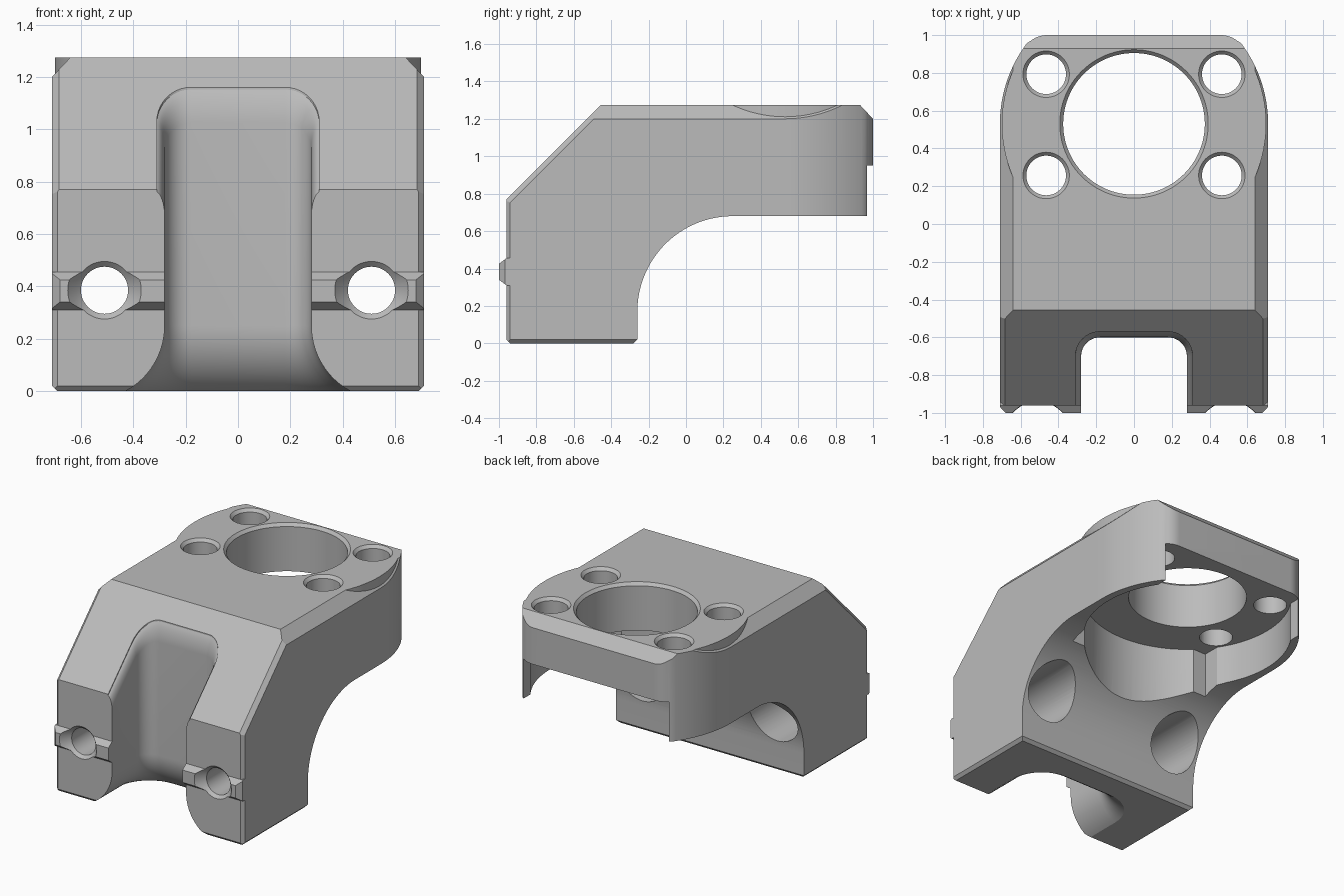
import bpy
import bmesh
from math import sin, cos, pi, sqrt, radians, acos

if "Cube" in bpy.data.objects:
    bpy.data.objects.remove(bpy.data.objects["Cube"], do_unlink=True)

W, TOP, CY = 0.71, 1.275, 0.53   # half width, height, bore centre

grey = bpy.data.materials.new("plain grey")
grey.use_nodes = True
grey.diffuse_color = (0.5, 0.5, 0.5, 1)
grey.node_tree.nodes["Principled BSDF"].inputs["Base Color"].default_value = (0.5, 0.5, 0.5, 1)


def loft(name, rings):
    """Solid through matching closed rings of 3D points."""
    bm = bmesh.new()
    rows = [[bm.verts.new(p) for p in r] for r in rings]
    n = len(rows[0])
    for a, b in zip(rows, rows[1:]):
        for i in range(n):
            j = (i + 1) % n
            bm.faces.new((a[i], a[j], b[j], b[i]))
    bm.faces.new(rows[0][::-1])
    bm.faces.new(rows[-1])
    bmesh.ops.recalc_face_normals(bm, faces=bm.faces)
    me = bpy.data.meshes.new(name)
    bm.to_mesh(me)
    bm.free()
    ob = bpy.data.objects.new(name, me)
    bpy.context.collection.objects.link(ob)
    me.materials.append(grey)
    return ob


def prism(name, pts, axis, lo, hi, shear=0.0):
    place = {"x": lambda p, t: (t, p[0], p[1]),
             "y": lambda p, t: (p[0], t, p[1] + shear * t),
             "z": lambda p, t: (p[0], p[1], t)}[axis]
    return loft(name, [[place(p, t) for p in pts] for t in (lo, hi)])


def arc(cx, cy, r, a0, a1, n):
    return [(cx + r * cos(radians(a0 + (a1 - a0) * i / n)),
             cy + r * sin(radians(a0 + (a1 - a0) * i / n))) for i in range(n + 1)]


def lathe(name, cx, cy, axis, steps, n=64):
    """Turned cutter; steps are (position along axis, radius)."""
    rings = []
    for t, r in steps:
        ring = arc(cx, cy, r, 0, 360, n)[:-1]
        rings.append([(u, v, t) if axis == "z" else (u, t, v) for u, v in ring])
    return loft(name, rings)


def boolean(ob, tool, op="DIFFERENCE"):
    m = ob.modifiers.new("cut", "BOOLEAN")
    m.operation, m.solver, m.object = op, "EXACT", tool
    bpy.context.view_layer.update()
    me = bpy.data.meshes.new_from_object(ob.evaluated_get(bpy.context.evaluated_depsgraph_get()))
    ob.modifiers.clear()
    ob.data = me
    bpy.data.objects.remove(tool, do_unlink=True)


# Body: side profile with the concave underside
side = [(-0.94, 0), (-0.96, 0.02), (-0.96, 0.77), (-0.455, TOP), (0.93, TOP), (1, 1.2), (1, 0.68)]
side += arc(0.25, 0.17, 0.51, 90, 180, 40) + [(-0.26, 0.02), (-0.28, 0)]
body = prism("bracket_body", side, "x", -W - 0.1, W + 0.1)

# Plan outline: straight sides, round head, trimmed back corners
half = [(0.69, -0.97), (0.69, -0.96), (W, -0.94)] + arc(0, CY, W, 0, 37, 20)
half += arc(0.46, 0.86, 0.14, 52, 90, 8) + [(0.4, 1.0)]
half[-1] = (0.4, 1.001)
plan = half + [(-x, y) for x, y in reversed(half)]
boolean(body, prism("plan_cutter", plan, "z", -0.1, 1.4), "INTERSECT")

# Edge chamfers on both sides
for s in (-1, 1):
    top = prism("top_chamfer", [(s * 0.635, TOP + 0.005), (s * 0.72, TOP + 0.005), (s * 0.72, 1.19)],
                "y", -1.1, 0.9)
    boolean(top, lathe("head_keep", 0, CY, "z", [(1, 0.7), (1.4, 0.7)], 96))
    boolean(body, top)
    slope = [(s * 0.68, 1.735), (s * 0.73, 1.735), (s * 0.73, 1.665)]
    boolean(body, prism("slope_chamfer", slope, "y", -1.1, -0.4, 1.0))
    low = [(s * 0.68, -0.01), (s * 0.73, -0.01), (s * 0.73, 0.04)]
    boolean(body, prism("bottom_chamfer", low, "y", -1.1, 0))

# Locating ribs across the front
for s in (-1, 1):
    rib = loft("rib", [[(s * x, y, z) for y, z in
                        ((-0.9, 0.31), (-0.96, 0.31), (-0.96 - d, 0.31 + d * 0.75),
                         (-0.96 - d, 0.455 - d * 0.75), (-0.96, 0.455), (-0.9, 0.455))]
                       for x, d in ((0.2, 0.04), (0.68, 0.04), (W, 0.008))])
    boolean(body, rib, "UNION")


# Front channel: rounded slot that flares at the foot and at the slope
def slot(o, z, tilt=0.0):
    w, back, r = 0.28 + o, -0.6 + o, 0.1 + o
    pts = [(w, -1.2)] + arc(w - r, back - r, r, 0, 90, 10)
    pts += arc(r - w, back - r, r, 90, 180, 10) + [(-w, -1.2)]
    return [(x, y, z + tilt * y) for x, y in pts]


R = 0.285
foot = [slot(R - sqrt(R * R - h * h), 0.25 - h) for h in [0.255 * i / 14 for i in range(15)]]
boolean(body, loft("channel_cutter", [slot(0, 1.5)] + foot))
lip = [slot(0.04 * (1 - cos(t)), 1.725 - 0.1 + 0.1 * sin(t), 1.0)
       for t in [acos(0.25) * i / 8 for i in range(9)]]
boolean(body, loft("channel_lip_cutter", lip + [slot(0.035, 1.9, 1.0)]))

# Underside pocket: round recess plus a straight opening to the back
boolean(body, lathe("pocket_round", 0, CY, "z", [(0.2, 0.66), (0.95, 0.66)], 96))
boolean(body, prism("pocket_back", [(-0.55, 0.05), (0.55, 0.05), (0.55, 1.2), (-0.55, 1.2)],
                    "z", 0.2, 0.95))

# Main bore and four mounting holes with chamfered rims
boolean(body, lathe("bore", 0, CY, "z", [(0.8, 0.375), (1.255, 0.375), (TOP, 0.393), (1.3, 0.42)], 96))
for sx in (-1, 1):
    for y in (0.257, 0.793):
        boolean(body, lathe("mount_hole", sx * 0.465, y, "z",
                            [(0.8, 0.105), (1.255, 0.105), (TOP, 0.123), (1.3, 0.148)], 48))
    # Front bolt holes, wide at the rear
    boolean(body, lathe("bolt_hole", sx * 0.51, 0.385, "y",
                        [(-1.01, 0.148), (-0.96, 0.11), (-0.94, 0.09), (-0.6, 0.09),
                         (-0.599, 0.18), (0.1, 0.18)], 48))

# Shading
bpy.ops.object.select_all(action="DESELECT")
body.select_set(True)
bpy.context.view_layer.objects.active = body
bpy.ops.object.shade_smooth_by_angle(angle=radians(25))
